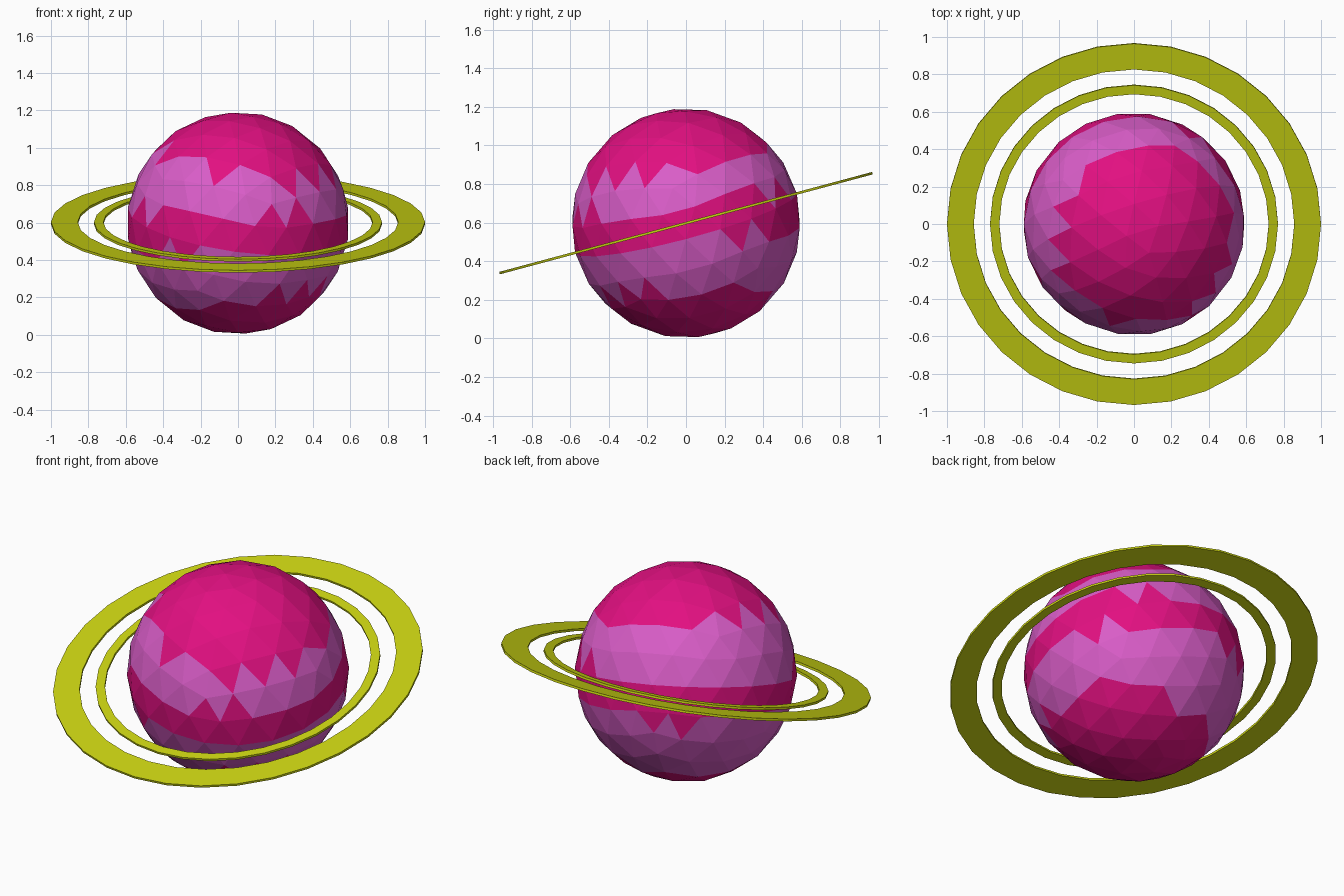
import bpy, bmesh, math
from mathutils import Vector, Matrix

if "Cube" in bpy.data.objects:
    bpy.data.objects.remove(bpy.data.objects["Cube"])

CENTRE = Vector((0, 0, 0.597))
TILT = math.radians(15)


def material(name, rgb):
    m = bpy.data.materials.new(name)
    m.diffuse_color = (*rgb, 1)
    m.use_nodes = True
    m.node_tree.nodes["Principled BSDF"].inputs["Base Color"].default_value = m.diffuse_color
    return m


def add_object(name, bm, mats):
    mesh = bpy.data.meshes.new(name)
    bm.to_mesh(mesh)
    bm.free()
    for m in mats:
        mesh.materials.append(m)
    ob = bpy.data.objects.new(name, mesh)
    bpy.context.collection.objects.link(ob)
    ob.location = CENTRE
    return ob


orchid = material("orchid", (0.70, 0.11, 0.58))
pink = material("hot_pink", (0.76, 0.005, 0.22))
yellow = material("yellow", (0.58, 0.64, 0.006))


# Planet: faceted ball, bands painted on whole faces so their edges stay jagged
def in_pink_band(c):
    cap = c.dot(Vector((0.155, -0.2, 1)).normalized()) > 0.35
    belt = abs(c.z - 0.11 * c.y) < 0.10
    base = c.z - 0.1 * c.x < -0.40
    return cap or belt or base


bm = bmesh.new()
bmesh.ops.create_icosphere(bm, subdivisions=3, radius=0.595)
turn = Matrix.Rotation(math.radians(8), 4, 'Y') @ Matrix.Rotation(TILT, 4, 'X')
bmesh.ops.transform(bm, matrix=turn, verts=bm.verts)
for f in bm.faces:
    f.material_index = int(in_pink_band(f.calc_center_median()))
add_object("planet", bm, [orchid, pink])


# Rings: thin flat washers with 32 sides, tilted up at the back
def ring(name, r_in, r_out, thick=0.013, sides=32):
    bm = bmesh.new()
    h = thick / 2
    profile = [(r_in, -h), (r_out, -h), (r_out, h), (r_in, h)]
    loops = []
    for i in range(sides):
        a = 2 * math.pi * i / sides
        loops.append([bm.verts.new((r * math.cos(a), r * math.sin(a), z))
                      for r, z in profile])
    for i in range(sides):
        p, q = loops[i], loops[(i + 1) % sides]
        for k in range(4):
            n = (k + 1) % 4
            bm.faces.new((p[k], q[k], q[n], p[n]))
    bmesh.ops.recalc_face_normals(bm, faces=bm.faces)
    ob = add_object(name, bm, [yellow])
    ob.rotation_euler.x = TILT


ring("outer_ring", 0.857, 1.0)
ring("inner_ring", 0.72, 0.77)
